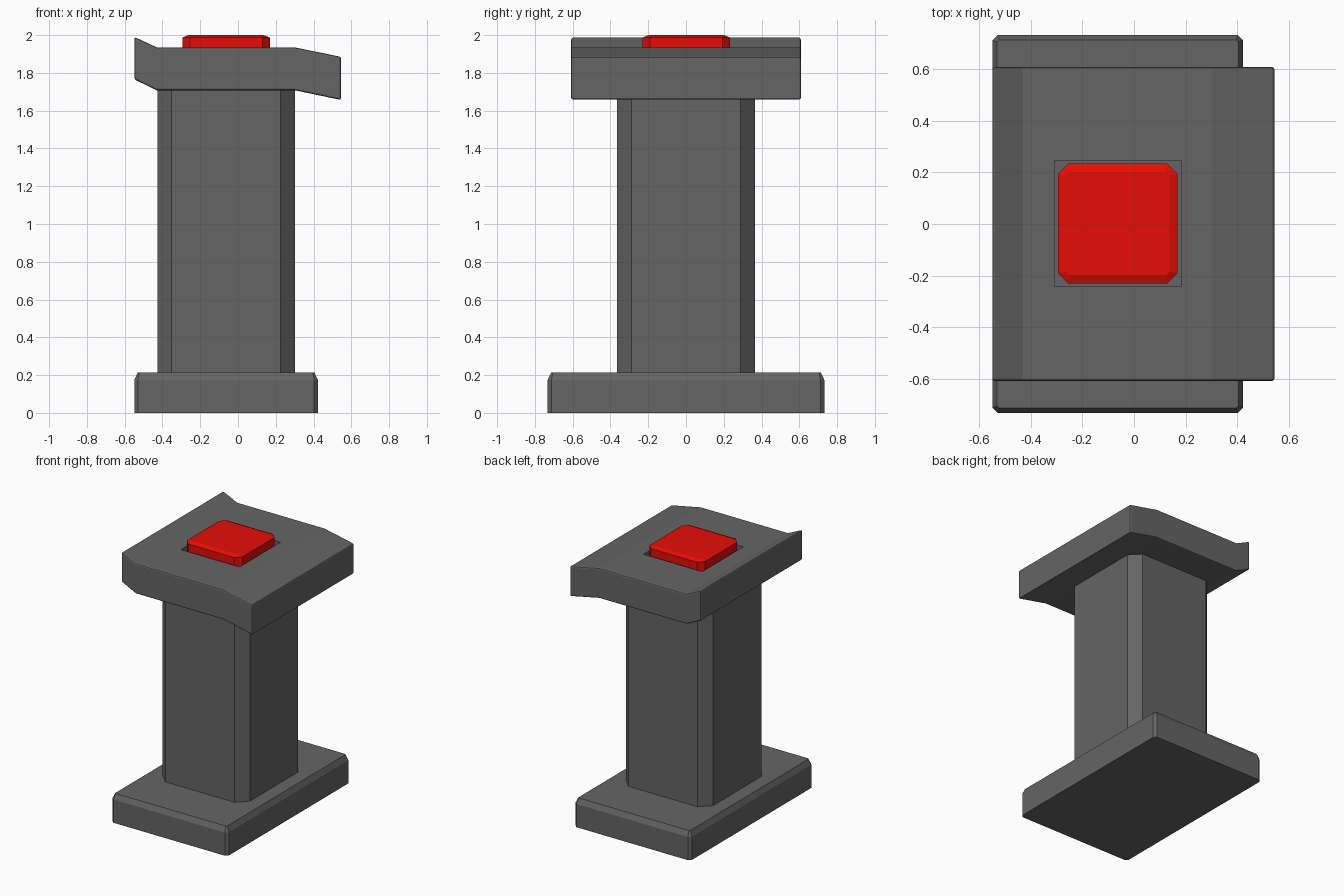
import bpy, bmesh

if "Cube" in bpy.data.objects:
    bpy.data.objects.remove(bpy.data.objects["Cube"])


def material(name, rgb):
    m = bpy.data.materials.new(name)
    m.diffuse_color = (*rgb, 1)
    m.use_nodes = True
    m.node_tree.nodes["Principled BSDF"].inputs["Base Color"].default_value = m.diffuse_color
    return m


dark = material("dark_grey", (0.13, 0.13, 0.13))
red = material("red", (0.8, 0.004, 0.002))


def finish(name, bm, mat):
    bmesh.ops.recalc_face_normals(bm, faces=bm.faces)
    me = bpy.data.meshes.new(name)
    bm.to_mesh(me)
    bm.free()
    me.materials.append(mat)
    ob = bpy.data.objects.new(name, me)
    bpy.context.collection.objects.link(ob)
    return ob


def ring(cx, cy, hx, hy, c, z):
    """Rectangle with cut corners at height z."""
    pts = [(hx, -hy + c), (hx, hy - c), (hx - c, hy), (-hx + c, hy),
           (-hx, hy - c), (-hx, -hy + c), (-hx + c, -hy), (hx - c, -hy)]
    return [(cx + x, cy + y, z) for x, y in pts]


def loft(name, rings, mat):
    bm = bmesh.new()
    loops = [[bm.verts.new(p) for p in r] for r in rings]
    for a, b in zip(loops, loops[1:]):
        for i in range(len(a)):
            j = (i + 1) % len(a)
            bm.faces.new((a[i], a[j], b[j], b[i]))
    bm.faces.new(loops[0])
    bm.faces.new(loops[-1])
    return finish(name, bm, mat)


# Foot plate and column
CX = -0.063
loft("base", [ring(CX, 0, 0.486, 0.732, 0.02, 0),
              ring(CX, 0, 0.486, 0.732, 0.02, 0.175),
              ring(CX, 0, 0.467, 0.713, 0.008, 0.215)], dark)
loft("column", [ring(CX, 0, 0.364, 0.364, 0.075, 0.2),
                ring(CX, 0, 0.364, 0.364, 0.075, 1.715)], dark)

# Bent top slab: side profile extruded across the width
profile = [(-0.548, 1.99), (-0.548, 1.765), (-0.43, 1.708), (0.30, 1.708),
           (0.545, 1.657), (0.545, 1.885), (0.30, 1.935), (-0.43, 1.935)]
slab = loft("top_slab", [[(x, y, z) for x, z in profile] for y in (-0.608, 0.608)], dark)
bev = slab.modifiers.new("edge_bevel", "BEVEL")
bev.width = 0.01
bev.segments = 2
bev.limit_method = "ANGLE"
bev.angle_limit = 0.75

# Square recess for the button
BX, BY = -0.063, 0.002
bm = bmesh.new()
bmesh.ops.create_cube(bm, size=1)
for v in bm.verts:
    v.co = (BX + v.co.x * 0.49, BY + v.co.y * 0.49, 1.935 + v.co.z * 0.12)
cutter = finish("recess_cutter", bm, dark)
cut = slab.modifiers.new("recess", "BOOLEAN")
cut.operation = "DIFFERENCE"
cut.solver = "EXACT"
cut.object = cutter
bpy.context.view_layer.objects.active = slab
for m in ("edge_bevel", "recess"):
    bpy.ops.object.modifier_apply(modifier=m)
bpy.data.objects.remove(cutter)

# Red push button
loft("button", [ring(BX, BY, 0.232, 0.232, 0.04, 1.87),
                ring(BX, BY, 0.232, 0.232, 0.04, 1.987),
                ring(BX, BY, 0.2, 0.2, 0.012, 2.0)], red)
